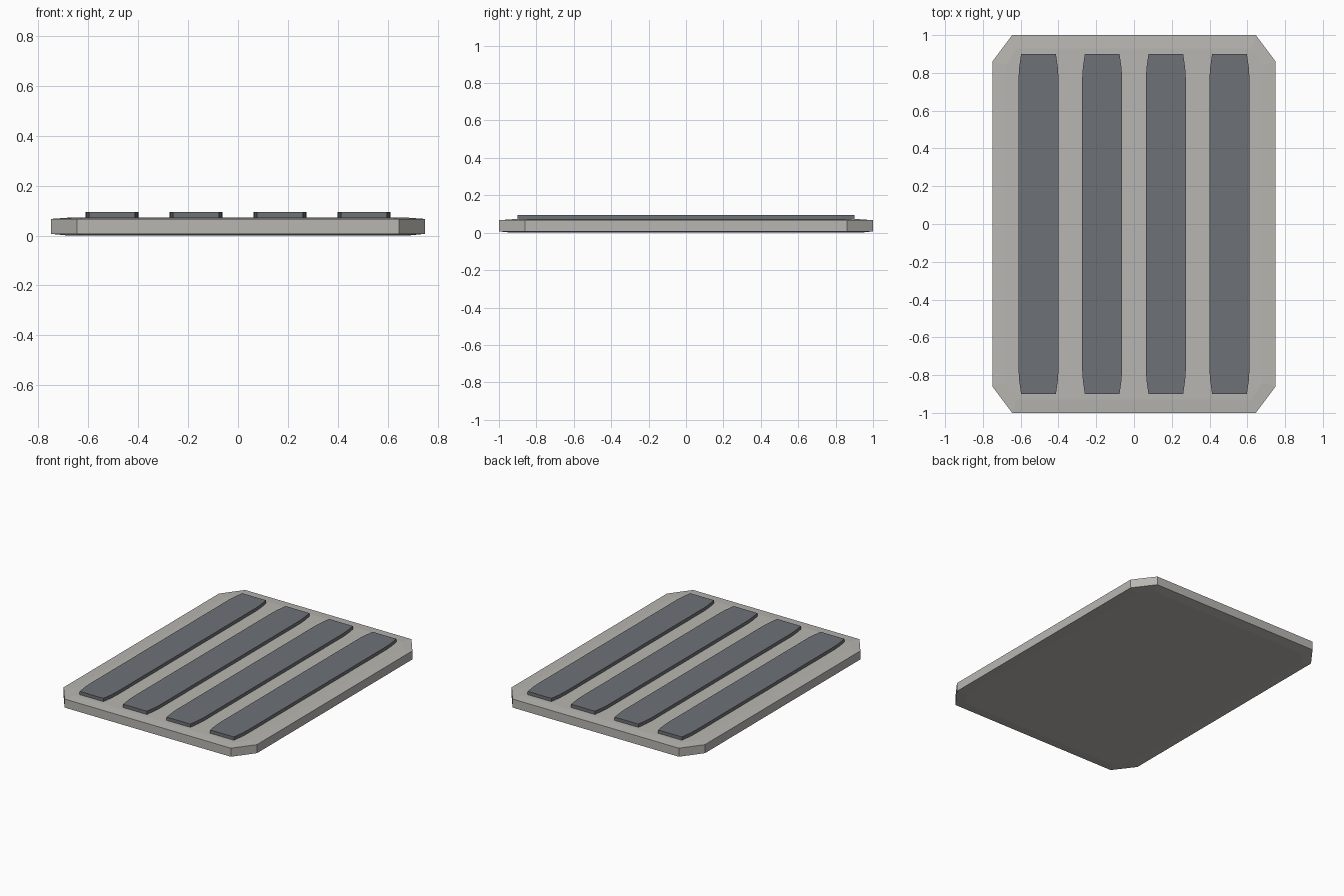
import bpy
import bmesh

cube = bpy.data.objects.get("Cube")
if cube:
    bpy.data.objects.remove(cube, do_unlink=True)


def make_material(name, rgb):
    mat = bpy.data.materials.new(name)
    mat.use_nodes = True
    mat.diffuse_color = (*rgb, 1)
    mat.node_tree.nodes["Principled BSDF"].inputs["Base Color"].default_value = (*rgb, 1)
    return mat


def mirrored_outline(quarter):
    """Closed counter-clockwise outline from the points of the +x +y quarter."""
    back = quarter + [(-x, y) for x, y in reversed(quarter)]
    return back + [(-x, -y) for x, y in back]


def loft(name, rings, mat, x=0):
    """Skin a stack of (outline, z) rings and cap both ends."""
    bm = bmesh.new()
    loops = [[bm.verts.new((px, py, z)) for px, py in outline] for outline, z in rings]
    for low, high in zip(loops, loops[1:]):
        for i in range(len(low)):
            j = (i + 1) % len(low)
            bm.faces.new((low[i], low[j], high[j], high[i]))
    bm.faces.new(loops[0][::-1])
    bm.faces.new(loops[-1])
    mesh = bpy.data.meshes.new(name)
    bm.to_mesh(mesh)
    bm.free()
    mesh.materials.append(mat)
    obj = bpy.data.objects.new(name, mesh)
    obj.location.x = x
    bpy.context.collection.objects.link(obj)
    return obj


stone = make_material("pale_warm_grey", (0.48, 0.47, 0.44))
slate = make_material("slate_grey", (0.155, 0.165, 0.18))

# Base plate: clipped corners, with very shallow slopes above and below the rim
rim = mirrored_outline([(0.75, 0.86), (0.645, 1.0)])
inner = mirrored_outline([(0.68, 0.84), (0.62, 0.93)])
loft("base_plate", [(inner, 0), (rim, 0.007), (rim, 0.067), (inner, 0.072)], stone)

# Four raised slats with tapering ends
slat = mirrored_outline([(0.106, 0.77), (0.102, 0.83), (0.092, 0.9)])
for i in range(4):
    loft(f"slat_{i + 1}", [(slat, 0.065), (slat, 0.095)], slate, x=(i - 1.5) * 0.337)
